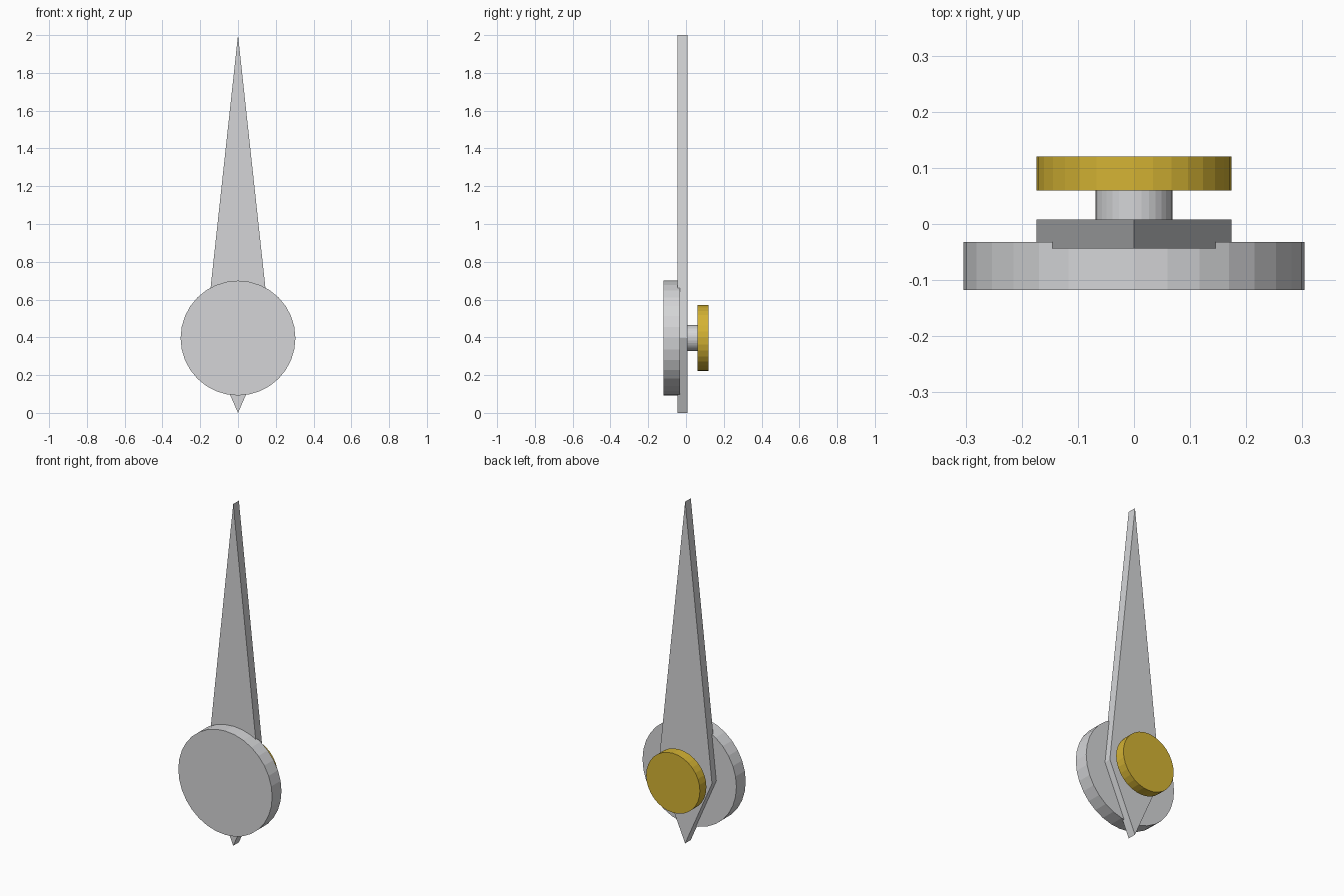
import bpy, bmesh
from mathutils import Matrix, Vector

cube = bpy.data.objects.get("Cube")
if cube:
    bpy.data.objects.remove(cube, do_unlink=True)


def material(name, rgb):
    mat = bpy.data.materials.new(name)
    mat.use_nodes = True
    mat.diffuse_color = (*rgb, 1)
    mat.node_tree.nodes["Principled BSDF"].inputs["Base Color"].default_value = (*rgb, 1)
    return mat


def finish(name, bm, mat):
    bmesh.ops.recalc_face_normals(bm, faces=bm.faces)
    mesh = bpy.data.meshes.new(name)
    bm.to_mesh(mesh)
    bm.free()
    mesh.materials.append(mat)
    obj = bpy.data.objects.new(name, mesh)
    bpy.context.collection.objects.link(obj)
    return obj


PIVOT_Z = 0.396


def disc(name, radius, y_front, y_back, mat):
    """Flat-shaded cylinder around the pivot, with its axis along y."""
    bm = bmesh.new()
    bmesh.ops.create_cone(bm, cap_ends=True, segments=32, radius1=radius,
                          radius2=radius, depth=y_back - y_front)
    # Turn the axis to y with a vertex at each extreme of x and z
    swap = Matrix(((1, 0, 0), (0, 0, 1), (0, 1, 0))).to_4x4()
    place = Matrix.Translation((0, (y_front + y_back) / 2, PIVOT_Z))
    bmesh.ops.transform(bm, matrix=place @ swap, verts=bm.verts)
    return finish(name, bm, mat)


def blade(name, outline, y_front, y_back, mat):
    """Extruded pointer plate from an x-z outline."""
    bm = bmesh.new()
    face = bm.faces.new([bm.verts.new((x, y_front, z)) for x, z in outline])
    ext = bmesh.ops.extrude_face_region(bm, geom=[face], use_keep_orig=True)
    moved = [g for g in ext["geom"] if isinstance(g, bmesh.types.BMVert)]
    bmesh.ops.translate(bm, vec=Vector((0, y_back - y_front, 0)), verts=moved)
    return finish(name, bm, mat)


silver = material("silver grey", (0.66, 0.665, 0.68))
gold = material("gold", (0.66, 0.45, 0.034))

# Long kite-shaped pointer
blade("pointer_blade", [(0, 0), (0.174, PIVOT_Z), (0, 2), (-0.174, PIVOT_Z)],
      -0.044, 0.008, silver)
# Large front hub, rear stem and gold knob
disc("front_hub", 0.304, -0.118, -0.032, silver)
disc("rear_stem", 0.069, 0.0, 0.065, silver)
disc("rear_knob", 0.174, 0.06, 0.12, gold)
